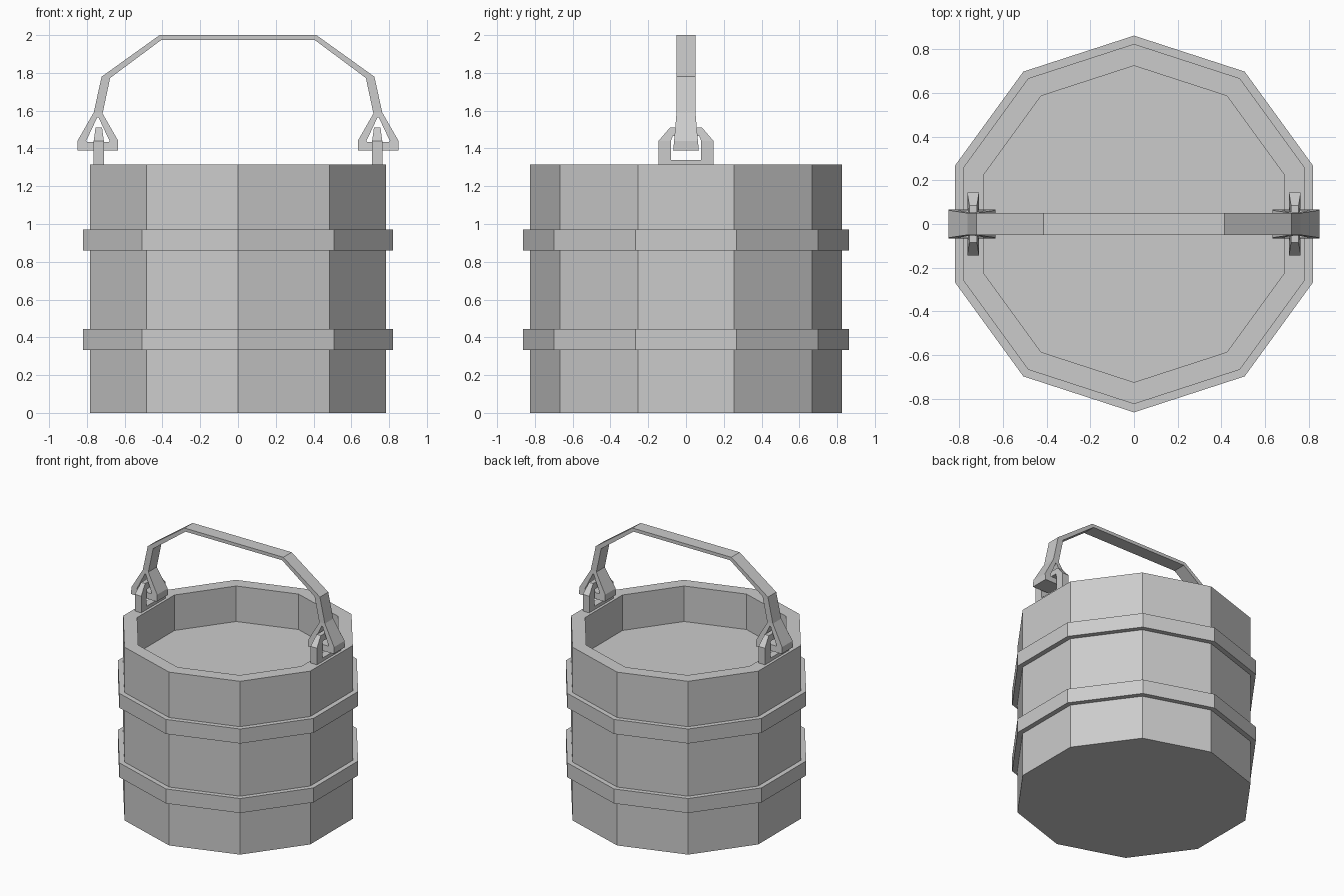
import bpy, bmesh, math

if "Cube" in bpy.data.objects:
    bpy.data.objects.remove(bpy.data.objects["Cube"], do_unlink=True)

GREY = bpy.data.materials.new("plain_grey")
GREY.use_nodes = True
colour = (0.6, 0.6, 0.6, 1)
GREY.diffuse_color = colour
GREY.node_tree.nodes["Principled BSDF"].inputs["Base Color"].default_value = colour

SIDES = 10
RIM = 1.314
EYE_X = 0.742


def finish(bm, name):
    bmesh.ops.recalc_face_normals(bm, faces=bm.faces)
    mesh = bpy.data.meshes.new(name)
    bm.to_mesh(mesh)
    bm.free()
    mesh.materials.append(GREY)
    obj = bpy.data.objects.new(name, mesh)
    bpy.context.collection.objects.link(obj)
    return obj


def lathe(name, profile, closed):
    """Turn (radius, z) points into a ten-sided body; open ends are capped."""
    bm = bmesh.new()
    rings = []
    for r, z in profile:
        angles = [math.pi / 2 + math.tau * i / SIDES for i in range(SIDES)]
        rings.append([bm.verts.new((r * math.cos(a), r * math.sin(a), z)) for a in angles])
    pairs = list(zip(rings, rings[1:]))
    if closed:
        pairs.append((rings[-1], rings[0]))
    else:
        bm.faces.new(rings[0])
        bm.faces.new(rings[-1])
    for a, b in pairs:
        for i in range(SIDES):
            j = (i + 1) % SIDES
            bm.faces.new((a[i], a[j], b[j], b[i]))
    return finish(bm, name)


def band(name, outer, inner, depth, place, closed=True):
    """Solid strip between two outlines of (u, z); depth(z) is its half width."""
    bm = bmesh.new()
    sections = []
    for (u, z), (v, w) in zip(outer, inner):
        corners = ((u, z, 1), (u, z, -1), (v, w, -1), (v, w, 1))
        sections.append([bm.verts.new(place(p, s * depth(h), h)) for p, h, s in corners])
    pairs = list(zip(sections, sections[1:]))
    if closed:
        pairs.append((sections[-1], sections[0]))
    else:
        bm.faces.new(sections[0])
        bm.faces.new(sections[-1])
    for a, b in pairs:
        for i in range(4):
            j = (i + 1) % 4
            bm.faces.new((a[i], a[j], b[j], b[i]))
    return finish(bm, name)


def mirrored(points):
    return points + [(-u, z) for u, z in reversed(points)]


# Bucket with a raised inner floor
lathe("bucket_body", [(0.825, 0), (0.825, RIM), (0.725, RIM), (0.725, 1.045)], False)

# Two hoops around the staves
for name, low in (("lower_hoop", 0.333), ("upper_hoop", 0.86)):
    high = low + 0.11
    lathe(name, [(0.8, low), (0.863, low), (0.863, high), (0.8, high)], True)

# Flat strap handle
band("handle_strap",
     mirrored([(-0.765, 1.585), (-0.722, 1.78), (-0.415, 2.0)]),
     mirrored([(-0.717, 1.585), (-0.677, 1.773), (-0.405, 1.975)]),
     lambda z: 0.05, lambda u, d, z: (u, d, z), closed=False)

# Triangular eyes at the strap ends, and the brackets they hang on
for side, label in ((1, "left"), (-1, "right")):
    x = side * EYE_X
    band(label + "_handle_eye",
         mirrored([(0.022, 1.59), (0.108, 1.44), (0.108, 1.39)]),
         mirrored([(0.003, 1.565), (0.062, 1.44), (0.058, 1.435)]),
         lambda z: 0.05 + max(0, 1.585 - z) * 0.09,
         lambda u, d, z: (x + u, d, z))
    band(label + "_bracket",
         mirrored([(0.145, RIM - 0.005), (0.145, 1.44), (0.085, 1.51)]),
         mirrored([(0.08, 1.34), (0.08, 1.44), (0.07, 1.465)]),
         lambda z: 0.027 - max(0, z - 1.44) * 0.14,
         lambda u, d, z: (x - 0.005 * side + d, u, z))
